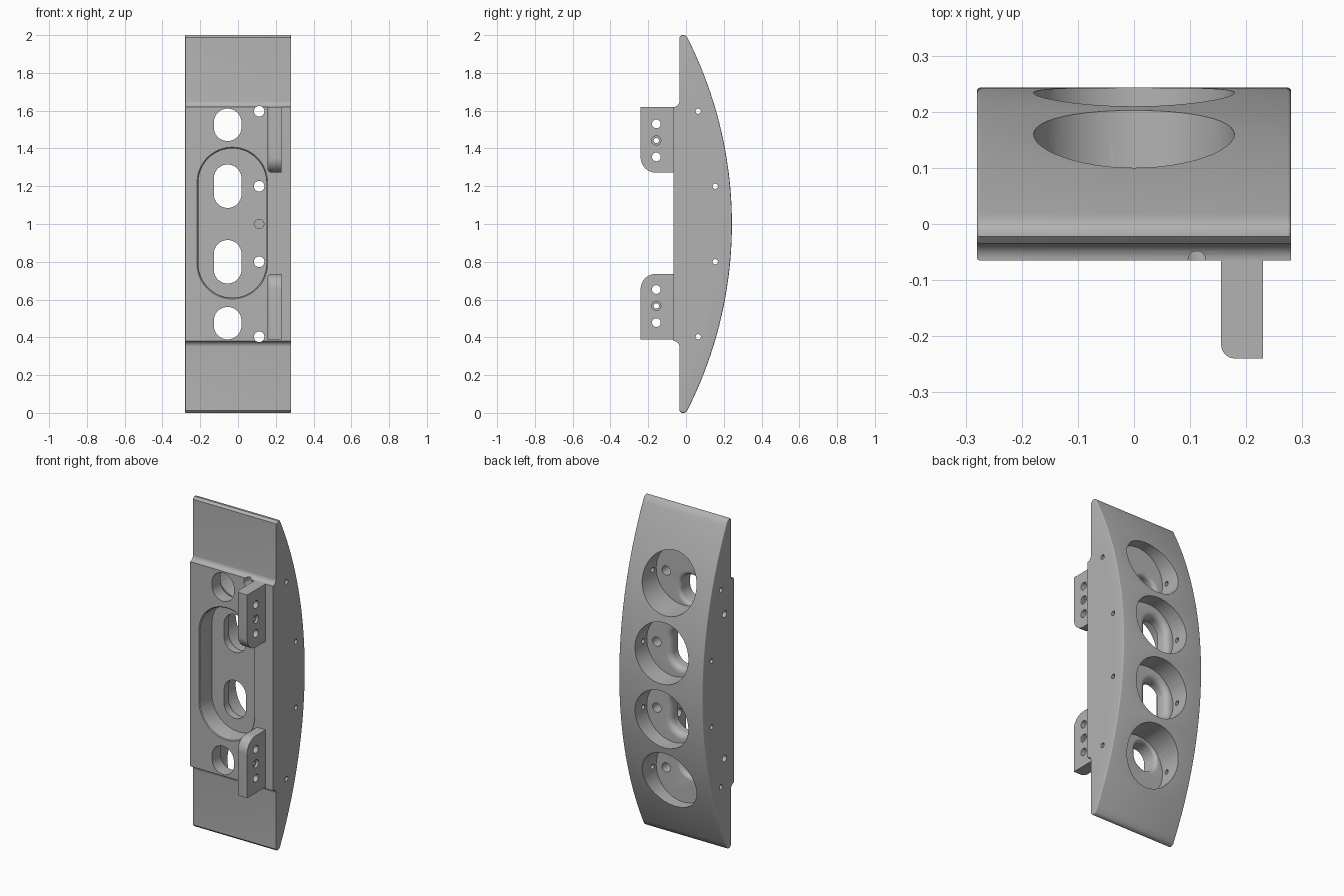
import bpy, bmesh, math
from mathutils import Vector

cube = bpy.data.objects.get("Cube")
if cube:
    bpy.data.objects.remove(cube, do_unlink=True)

grey = bpy.data.materials.new("plain grey")
grey.use_nodes = True
color = (0.45, 0.45, 0.45, 1)
grey.diffuse_color = color
grey.node_tree.nodes["Principled BSDF"].inputs["Base Color"].default_value = color


def arc(cx, cy, r, a0, a1, n):
    """Points on an arc, angles in degrees."""
    angles = [math.radians(a0 + (a1 - a0) * i / n) for i in range(n + 1)]
    return [(cx + r * math.cos(a), cy + r * math.sin(a)) for a in angles]


def stadium(cx, cz, r, half=0):
    """Upright rounded slot outline; a circle when half is zero."""
    pts = arc(cx, cz + half, r, 0, 180, 24) + arc(cx, cz - half, r, 180, 360, 24)
    return pts if half else pts[:24] + pts[25:-1]


def loft(name, rings, axis, round_edge=None, width=0):
    """Skin outlines placed at (position, outline) along x or y, with capped ends."""
    bm = bmesh.new()
    loops = []
    for pos, outline in rings:
        place = (lambda p: (pos, p[0], p[1])) if axis == "x" else (lambda p: (p[0], pos, p[1]))
        loops.append([bm.verts.new(place(p)) for p in outline])
    n = len(loops[0])
    for a, b in zip(loops, loops[1:]):
        for i in range(n):
            j = (i + 1) % n
            bm.faces.new((a[i], a[j], b[j], b[i]))
    bm.faces.new(loops[0])
    bm.faces.new(loops[-1])
    bmesh.ops.recalc_face_normals(bm, faces=bm.faces)
    if round_edge:
        edges = [e for e in bm.edges if round_edge(e.verts[0].co, e.verts[1].co)]
        bmesh.ops.bevel(bm, geom=edges, offset=width, segments=4, profile=0.5,
                        affect="EDGES", clamp_overlap=True)
    mesh = bpy.data.meshes.new(name)
    bm.to_mesh(mesh)
    bm.free()
    ob = bpy.data.objects.new(name, mesh)
    bpy.context.collection.objects.link(ob)
    mesh.materials.append(grey)
    return ob


def cut(ob, cutters):
    """Subtract every cutter, then discard it."""
    bpy.context.view_layer.objects.active = ob
    for c in cutters:
        c.hide_render = True
        mod = ob.modifiers.new("cut", "BOOLEAN")
        mod.operation, mod.solver, mod.object = "DIFFERENCE", "EXACT", c
        bpy.ops.object.modifier_apply(modifier=mod.name)
        bpy.data.objects.remove(c, do_unlink=True)


def smooth(ob):
    bpy.ops.object.select_all(action="DESELECT")
    ob.select_set(True)
    bpy.context.view_layer.objects.active = ob
    bpy.ops.object.shade_smooth_by_angle(angle=math.radians(35))


def bore(z, y, r, x0, x1):
    return loft("bore_cutter", [(x0, stadium(y, z, r)), (x1, stadium(y, z, r))], "x")


# Body: bowed back, stepped front with concave fillets
HALF = 0.28
FRONT = -0.065
back = arc(-1.937, 1, 2.18, -27.05, 27.05, 64)
top = [(-0.008, 2), (-0.022, 2), (-0.035, 1.987)]
step = arc(FRONT, 1.65, 0.03, 0, -90, 8)
upper = top + step
lower = [(y, 2 - z) for y, z in reversed(upper)]
profile = back + upper + lower


def side_edge(a, b):
    same_side = abs(a.x - b.x) < 1e-5
    sharp_front = a.x > 0 and a.y < -0.03 and b.y < -0.03
    return same_side and not sharp_front


body = loft("body", [(-HALF, profile), (HALF, profile)], "x", side_edge, 0.008)

# Long front recess with a softened rim
recess_rings = [(y, stadium(-0.03, 1.005, 0.18 + grow, 0.215))
                for y, grow in [(-0.08, 0.012), (FRONT, 0.007), (-0.061, 0.002), (-0.054, 0), (0.05, 0)]]
cutters = [loft("recess_cutter", recess_rings, "y")]

for sign in (-1, 1):
    # Inner and outer back pockets: centre, floor, slot centre, slot half, slot start, flare
    for offset, floor, slot_off, slot_half, start, flare, pin_y in (
            (0.2, 0.12, 0.2, 0.042, 0.03, 0.035, 0.155),
            (0.597, 0.03, 0.525, 0.013, -0.1, 0.022, 0.065)):
        z = 1 + sign * offset
        pocket = stadium(0, z, 0.179)
        cutters.append(loft("pocket_cutter", [(floor, pocket), (0.4, pocket)], "y"))
        # Slot with a flared mouth toward the pocket
        levels = [(start, 0), (floor - flare, 0)]
        levels += [(floor - flare + flare * math.sin(t), flare * (1 - math.cos(t)))
                   for t in (math.pi * k / 12 for k in range(1, 7))]
        levels.append((floor + 0.002, flare))
        slot = [(y, stadium(-0.055, 1 + sign * slot_off, 0.073 + g, slot_half)) for y, g in levels]
        cutters.append(loft("slot_cutter", slot, "y"))
        # Wire hole and cross pin hole
        hole = stadium(0.112, z, 0.028)
        cutters.append(loft("hole_cutter", [(-0.1, hole), (floor + 0.01, hole)], "y"))
        cutters.append(bore(z, pin_y, 0.014, -0.4, 0.4))
    # Blind side bore
    cutters.append(bore(1 + sign * 0.437, 0.03, 0.02, -0.4, -0.2))

# Blind centre hole in the recess floor
centre = stadium(0.112, 1, 0.025)
cutters.append(loft("centre_cutter", [(0.02, centre), (0.1, centre)], "y"))
cut(body, cutters)
smooth(body)

# Brackets: drilled ears with one rounded corner and a rounded inner edge
X0, X1 = 0.155, 0.23


def inner_edge(a, b):
    inner = max(a.x, b.x) < X0 + 1e-4
    return inner and min(a.y, b.y) < -0.1 and abs(a.z - b.z) < 0.9 and \
        not (abs(a.z - b.z) < 1e-5 and abs(a.y - b.y) > 0.12)


def bracket(name, flip):
    outline = [(-0.055, 1.62), (-0.24, 1.62)] + arc(-0.16, 1.352, 0.08, 180, 270, 12) + [(-0.055, 1.272)]
    if flip:
        outline = [(y, 2.008 - z) for y, z in outline]
    ob = loft(name, [(X0, outline), (X1, outline)], "x", inner_edge, 0.025)
    holes = []
    for z in (1.53, 1.442, 1.355):
        z = 2.008 - z if flip else z
        middle = abs(z - 1.004) > 0.43 and abs(z - 1.004) < 0.45
        holes.append(bore(z, -0.157, 0.014 if middle else 0.023, 0.1, 0.3))
        if middle:
            holes.append(bore(z, -0.157, 0.024, X1 - 0.015, 0.3))
    cut(ob, holes)
    smooth(ob)


bracket("upper_bracket", False)
bracket("lower_bracket", True)
